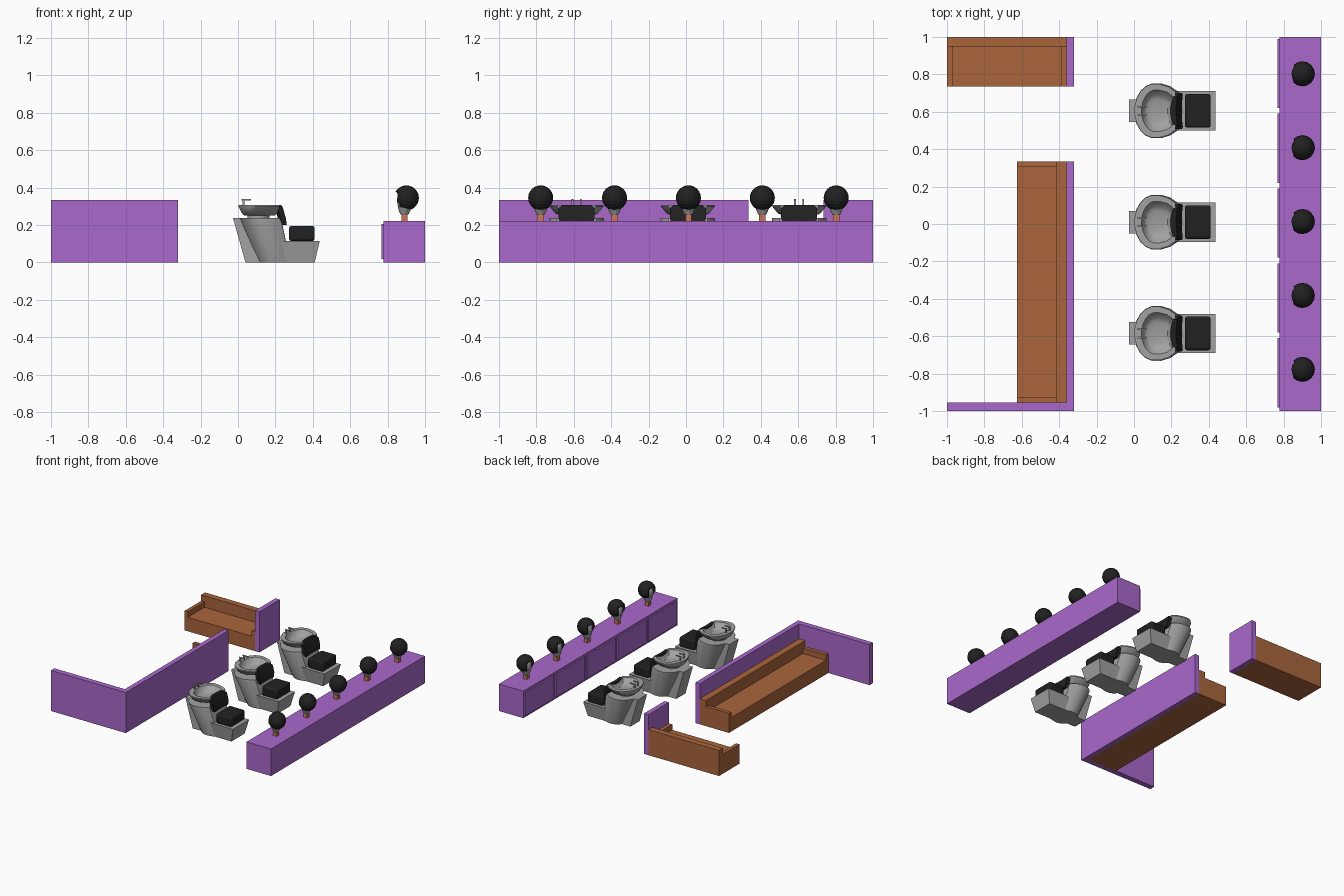
import bpy, bmesh, math
from mathutils import Vector

if "Cube" in bpy.data.objects:
    bpy.data.objects.remove(bpy.data.objects["Cube"])

def material(name, rgb):
    m = bpy.data.materials.new(name)
    m.diffuse_color = (*rgb, 1)
    m.use_nodes = True
    m.node_tree.nodes["Principled BSDF"].inputs["Base Color"].default_value = m.diffuse_color
    return m

PURPLE = material("purple paint", (0.40, 0.14, 0.60))
BROWN = material("brown leather", (0.40, 0.13, 0.045))
BLACK = material("black", (0.015, 0.015, 0.015))
SKIN = material("stand terracotta", (0.60, 0.18, 0.09))
GREY = material("ceramic grey", (0.36, 0.36, 0.36))

def finish(name, bm, mat, loc=(0, 0, 0), bevel=0, smooth=False):
    bmesh.ops.recalc_face_normals(bm, faces=bm.faces)
    me = bpy.data.meshes.new(name)
    bm.to_mesh(me)
    bm.free()
    ob = bpy.data.objects.new(name, me)
    ob.location = loc
    bpy.context.collection.objects.link(ob)
    me.materials.append(mat)
    if bevel:
        b = ob.modifiers.new("bevel", 'BEVEL')
        b.width, b.segments = bevel, 2
    if smooth:
        bpy.ops.object.select_all(action='DESELECT')
        ob.select_set(True)
        bpy.context.view_layer.objects.active = ob
        bpy.ops.object.shade_smooth_by_angle(angle=math.radians(35))
    return ob

def loft(name, rings, mat, loc=(0, 0, 0), **kw):
    """Closed skin through rings of equal point count, capped at both ends."""
    bm = bmesh.new()
    vs = [[bm.verts.new(p) for p in r] for r in rings]
    n = len(vs[0])
    for a, b in zip(vs, vs[1:]):
        for i in range(n):
            j = (i + 1) % n
            bm.faces.new((a[i], a[j], b[j], b[i]))
    bm.faces.new(vs[0])
    bm.faces.new(vs[-1])
    return finish(name, bm, mat, loc, **kw)

def rect(x0, x1, y0, y1, z):
    return [(x0, y0, z), (x1, y0, z), (x1, y1, z), (x0, y1, z)]

def box(name, x, y, z, mat, loc=(0, 0, 0), **kw):
    return loft(name, [rect(*x, *y, z[0]), rect(*x, *y, z[1])], mat, loc, **kw)

def egg(cx, back, front, half, z, limit=9, n=20):
    """Oval, blunt at the front where it is cut at x = limit."""
    pts = []
    for i in range(n):
        a = 2 * math.pi * (i + 0.5) / n
        c = math.cos(a)
        pts.append((min(cx + c * (front if c > 0 else back), limit), half * math.sin(a), z))
    return pts

# partition walls: L-shaped wall and a short wall by the entrance
corner = [(-1, -1), (-.32, -1), (-.32, .335), (-.36, .335), (-.36, -.955), (-1, -.955)]
loft("corner_wall", [[(x, y, z) for x, y in corner] for z in (0, .333)], PURPLE)
box("short_wall", (-.36, -.32), (.735, 1), (0, .333), PURPLE)

# sofas: seat block, backrest, two arms
box("long_sofa_seat", (-.625, -.415), (-.925, .305), (0, .115), BROWN)
box("long_sofa_back", (-.415, -.36), (-.955, .335), (0, .21), BROWN)
for y in (-.955, .305):
    box("long_sofa_arm", (-.625, -.415), (y, y + .03), (0, .16), BROWN)
box("short_sofa_seat", (-.97, -.39), (.735, .95), (0, .115), BROWN)
box("short_sofa_back", (-1, -.36), (.95, 1), (0, .21), BROWN)
for x in (-1, -.39):
    box("short_sofa_arm", (x, x + .03), (.735, .95), (0, .16), BROWN)

# counter with five door panels
box("counter", (.778, 1), (-1, 1), (0, .222), PURPLE)
for i in range(5):
    y = .62 - i * .4
    box("counter_door", (.766, .778), (y, y + .37), (.018, .206), PURPLE)

# display heads on the counter: stand, face and hair
def display_head(y):
    loc = (.9, y, .345)
    box("head_stand", (-.027, .007), (-.017, .017), (-.123, -.075), SKIN, loc)
    loft("head_chin", [egg(-.01, .022, .022, .022, -.09, n=12),
                       egg(-.01, .03, .03, .03, -.072, n=12),
                       egg(-.006, .042, .042, .042, -.045, n=12)], GREY, loc)
    bm = bmesh.new()
    bmesh.ops.create_uvsphere(bm, u_segments=12, v_segments=10, radius=1)
    for v in bm.verts:
        v.co = Vector((v.co.x * .036 - .014, v.co.y * .042, v.co.z * .055 - .014))
    finish("head_face", bm, GREY, loc, smooth=True)
    bm = bmesh.new()
    bmesh.ops.create_uvsphere(bm, u_segments=16, v_segments=12, radius=.067)
    for v in bm.verts:  # opening for the face
        if v.co.x < -.036 and v.co.z < .03 and abs(v.co.y) < .045:
            v.co.x = -.036
    finish("head_hair", bm, BLACK, loc)

for i in range(5):
    display_head(.803 - i * .395)

# hair-washing chairs
def wash_chair(y):
    loc = (0, y, 0)
    # slanted rear spine and tapering barrel body
    loft("chair_spine", [rect(.04, .2, -.06, .06, 0), rect(-.027, .12, -.06, .06, .237)], GREY, loc)
    loft("chair_body", [egg(.19, .09, .13, .10, 0, .28),
                        egg(.12, .11, .16, .148, .215, .235),
                        egg(.112, .112, .16, .148, .237, .222)], GREY, loc, smooth=True)
    # foot block under the seat
    loft("seat_base", [rect(.24, .41, -.085, .085, 0), rect(.22, .437, -.105, .105, .115)], GREY, loc)
    box("seat_cushion", (.272, .41), (-.09, .09), (.115, .195), BLACK, loc, bevel=.012, smooth=True)
    # bowed, reclined backrest
    def back_ring(x0, x1, z, half):
        ts = [i / 4 for i in range(-4, 5)]
        return ([(x1 + .006 * t * t, half * t, z) for t in ts] +
                [(x0 + .014 * t * t, half * t, z) for t in reversed(ts)])
    loft("backrest", [back_ring(.222, .255, .2, .085), back_ring(.213, .25, .235, .096),
                      back_ring(.2, .235, .29, .096), back_ring(.195, .225, .308, .075)],
         BLACK, loc, smooth=True)
    # hollow wash basin on a short collar
    loft("basin_collar", [egg(.11, .06, .06, .07, .235), egg(.11, .06, .06, .07, .255)], GREY, loc)
    loft("basin", [egg(.11, .075, .12, .085, .25, .195), egg(.11, .09, .14, .115, .262, .21),
                   egg(.11, .108, .16, .145, .298, .222), egg(.11, .108, .16, .145, .307, .222),
                   egg(.115, .075, .14, .112, .307, .205), egg(.115, .06, .11, .085, .272, .19),
                   egg(.115, .045, .08, .06, .262, .18)], GREY, loc, smooth=True)
    # pair of taps
    for s in (-1, 1):
        box("tap_post", (.025, .034), (s * .022 - .005, s * .022 + .005), (.30, .34), GREY, loc)
        box("tap_spout", (.02, .07), (s * .022 - .004, s * .022 + .004), (.332, .34), GREY, loc)

for y in (.605, .01, -.585):
    wash_chair(y)
